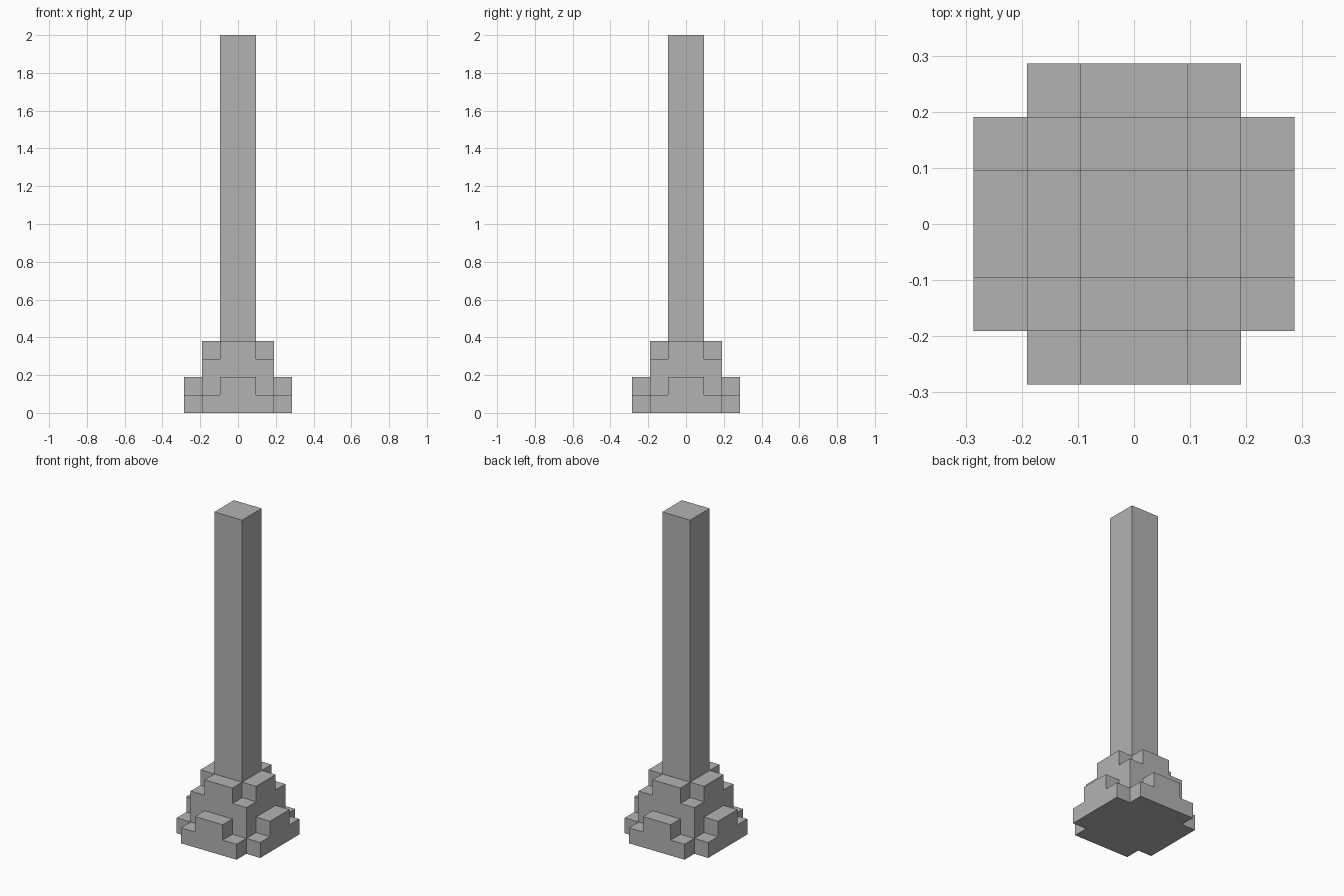
import bpy, bmesh, math

if "Cube" in bpy.data.objects:
    bpy.data.objects.remove(bpy.data.objects["Cube"])

U = 2 / 21            # one block unit
POST_TOP = 21
# Base block heights by ring distance from the centre (|x| ring, |y| ring)
HEIGHTS = [[4, 4, 2],
           [4, 3, 1],
           [2, 1, 0]]

grey = bpy.data.materials.new("grey")
grey.diffuse_color = (0.45, 0.45, 0.45, 1)
grey.use_nodes = True
grey.node_tree.nodes["Principled BSDF"].inputs["Base Color"].default_value = grey.diffuse_color


def ring(i):
    return i if i >= 0 else -i - 1


def height(i, j):
    a, b = ring(i), ring(j)
    return HEIGHTS[a][b] if a < 3 and b < 3 else 0


def quad(bm, pts):
    bm.faces.new([bm.verts.new((x * U, y * U, z * U)) for x, y, z in pts])


def finish(bm, name):
    # weld, merge flat faces and make the object
    bmesh.ops.remove_doubles(bm, verts=bm.verts, dist=1e-4)
    bmesh.ops.dissolve_limit(bm, angle_limit=math.radians(1),
                             verts=bm.verts, edges=bm.edges)
    mesh = bpy.data.meshes.new(name)
    bm.to_mesh(mesh)
    bm.free()
    mesh.materials.append(grey)
    obj = bpy.data.objects.new(name, mesh)
    bpy.context.collection.objects.link(obj)
    return obj


# Stepped base: outer skin of the block columns, open under the post
bm = bmesh.new()
for i in range(-3, 3):
    for j in range(-3, 3):
        h = height(i, j)
        if h == 0:
            continue
        quad(bm, [(i, j, 0), (i, j + 1, 0), (i + 1, j + 1, 0), (i + 1, j, 0)])
        if ring(i) or ring(j):
            quad(bm, [(i, j, h), (i + 1, j, h), (i + 1, j + 1, h), (i, j + 1, h)])
        # walls facing lower neighbours, counter-clockwise seen from outside
        sides = [(1, 0, (i + 1, j), (i + 1, j + 1)), (-1, 0, (i, j + 1), (i, j)),
                 (0, 1, (i + 1, j + 1), (i, j + 1)), (0, -1, (i, j), (i + 1, j))]
        for dx, dy, p, q in sides:
            for z in range(height(i + dx, j + dy), h):
                quad(bm, [(*p, z), (*q, z), (*q, z + 1), (*p, z + 1)])
finish(bm, "stepped_base")

# Square post rising from the base
bm = bmesh.new()
bmesh.ops.create_cube(bm, size=2 * U)
for v in bm.verts:
    v.co.z = (POST_TOP if v.co.z > 0 else 4) * U
bm.normal_update()
bmesh.ops.delete(bm, geom=[f for f in bm.faces if f.normal.z < -0.5],
                 context='FACES_ONLY')
finish(bm, "post")
